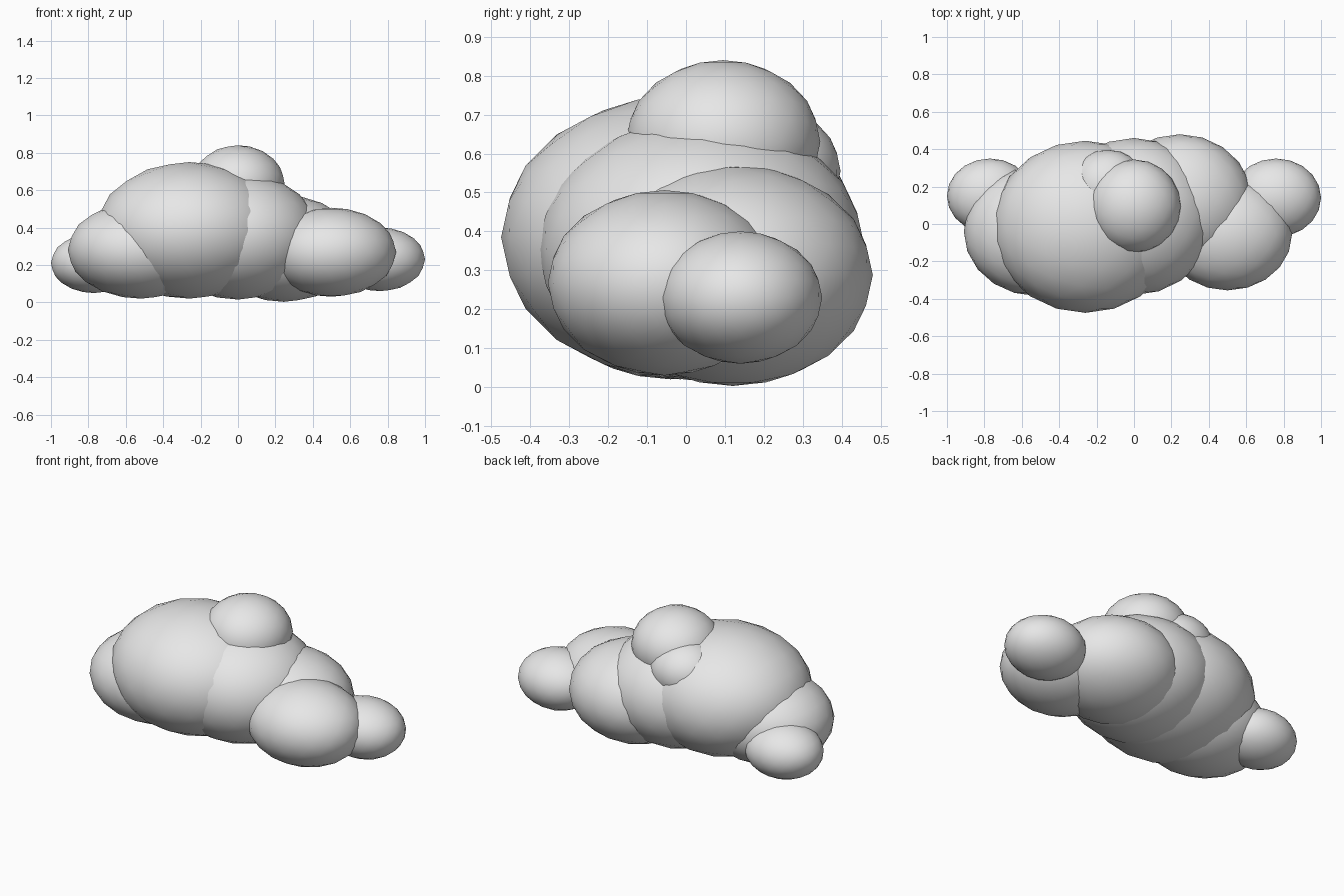
import bpy

if "Cube" in bpy.data.objects:
    bpy.data.objects.remove(bpy.data.objects["Cube"])

# One plain colour for the whole cloud
mat = bpy.data.materials.new("cloud_grey")
mat.diffuse_color = (0.8, 0.8, 0.8, 1.0)
mat.use_nodes = True
mat.node_tree.nodes["Principled BSDF"].inputs["Base Color"].default_value = mat.diffuse_color


def puff(name, centre, radii):
    """Smooth ellipsoid made from a coarse icosphere."""
    bpy.ops.mesh.primitive_ico_sphere_add(subdivisions=3, radius=1, location=centre)
    ob = bpy.context.object
    ob.name = name
    ob.scale = radii
    bpy.ops.object.transform_apply(location=False, rotation=False, scale=True)
    bpy.ops.object.shade_smooth()
    ob.data.materials.append(mat)
    return ob


# Overlapping puffs: name, centre, radii
PUFFS = [
    ("main_puff", (-0.26, -0.015, 0.385), (0.50, 0.46, 0.365)),
    ("middle_puff", (0.0, 0.04, 0.355), (0.435, 0.42, 0.34)),
    ("back_right_puff", (0.245, 0.12, 0.288), (0.39, 0.36, 0.285)),
    ("front_right_puff", (0.50, -0.055, 0.268), (0.345, 0.30, 0.238)),
    ("right_end_puff", (0.76, 0.14, 0.23), (0.24, 0.21, 0.17)),
    ("left_puff", (-0.52, -0.04, 0.28), (0.39, 0.345, 0.26)),
    ("left_end_puff", (-0.77, 0.15, 0.21), (0.23, 0.20, 0.16)),
    ("top_puff", (0.0, 0.095, 0.63), (0.25, 0.25, 0.21)),
    ("back_top_puff", (-0.14, 0.20, 0.555), (0.21, 0.197, 0.17)),
]
for spec in PUFFS:
    puff(*spec)
